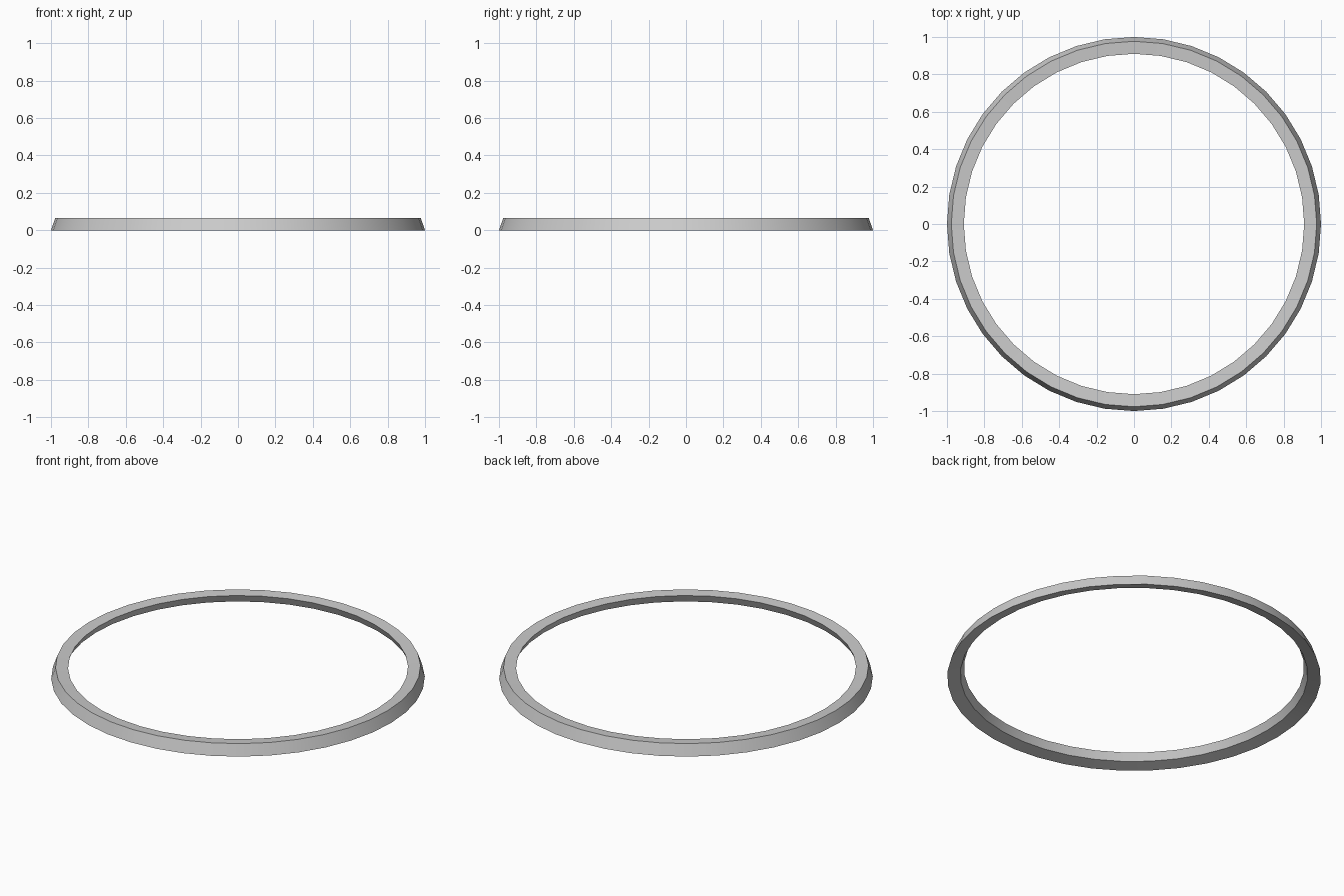
import bpy, bmesh
from math import cos, sin, tau

if "Cube" in bpy.data.objects:
    bpy.data.objects.remove(bpy.data.objects["Cube"])

SIDES = 40
# Ring cross-section as (radius, height): leaning outer wall, top, inner wall, hollowed underside
PROFILE = [(1.0, 0.0), (0.977, 0.066), (0.91, 0.061), (0.93, 0.017)]

# Sweep the cross-section around the z axis
bm = bmesh.new()
loops = [[bm.verts.new((r * cos(tau * i / SIDES), r * sin(tau * i / SIDES), z))
          for r, z in PROFILE] for i in range(SIDES)]
n = len(PROFILE)
for i in range(SIDES):
    a, b = loops[i], loops[(i + 1) % SIDES]
    for j in range(n):
        k = (j + 1) % n
        bm.faces.new((a[j], b[j], b[k], a[k]))
bmesh.ops.recalc_face_normals(bm, faces=bm.faces)

mesh = bpy.data.meshes.new("trim_ring")
bm.to_mesh(mesh)
bm.free()
ring = bpy.data.objects.new("trim_ring", mesh)
bpy.context.collection.objects.link(ring)

# Smooth around the ring, sharp at the profile corners
bpy.context.view_layer.objects.active = ring
ring.select_set(True)
bpy.ops.object.shade_smooth_by_angle(angle=0.52)
